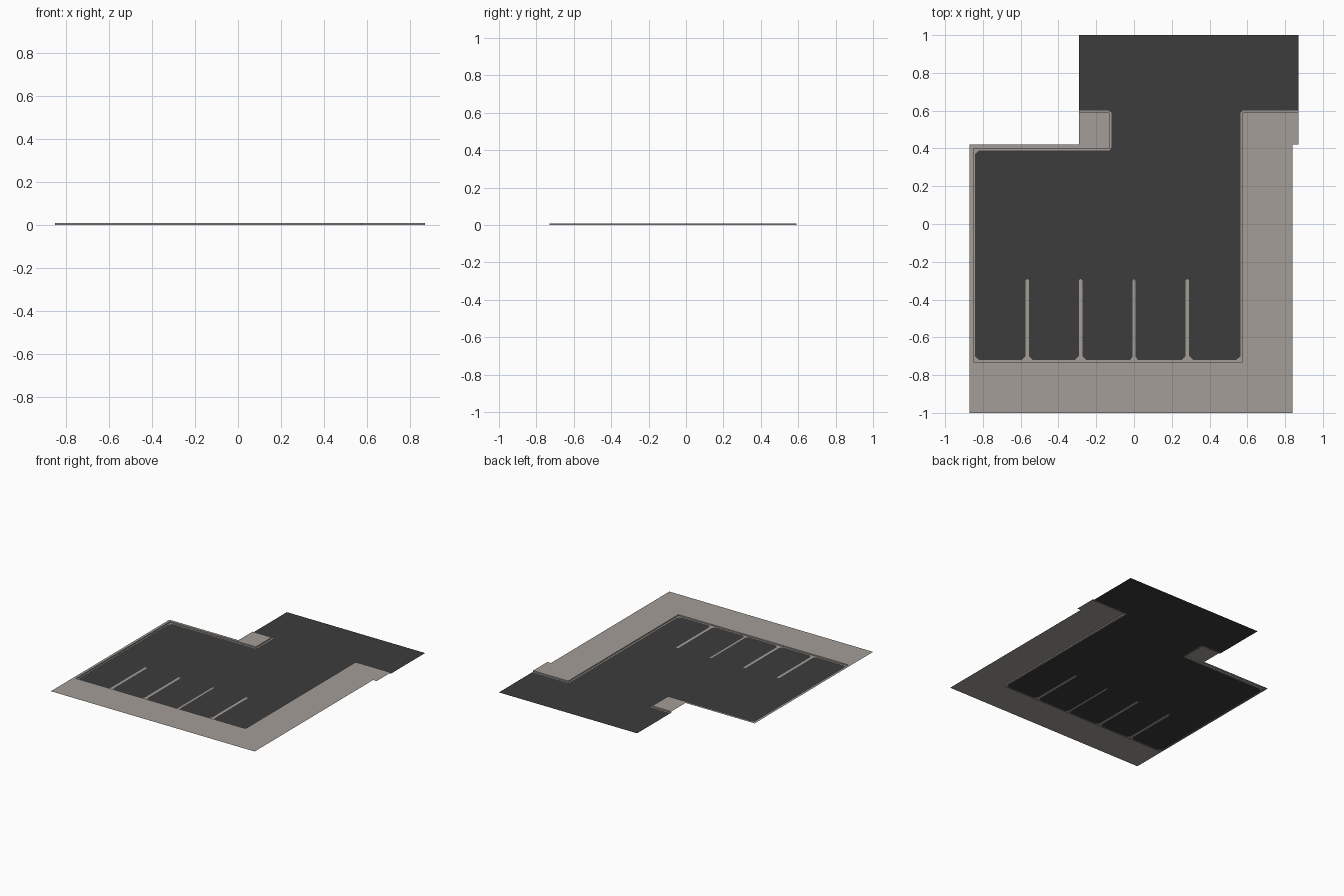
import bpy
import bmesh

if "Cube" in bpy.data.objects:
    bpy.data.objects.remove(bpy.data.objects["Cube"])

KERB_H = 0.009


def material(name, rgb):
    m = bpy.data.materials.new(name)
    m.diffuse_color = (*rgb, 1.0)
    m.use_nodes = True
    m.node_tree.nodes["Principled BSDF"].inputs["Base Color"].default_value = m.diffuse_color
    return m


concrete = material("warm_grey_concrete", (0.37, 0.34, 0.308))
tarmac = material("dark_tarmac", (0.045, 0.045, 0.045))


def make_object(name, bm, mat):
    mesh = bpy.data.meshes.new(name)
    bm.to_mesh(mesh)
    bm.free()
    mesh.materials.append(mat)
    obj = bpy.data.objects.new(name, mesh)
    bpy.context.collection.objects.link(obj)
    return obj


def flat_sheet(name, outline, z, mat):
    """One flat outline, turned to face up."""
    bm = bmesh.new()
    face = bm.faces.new([bm.verts.new((x, y, z)) for x, y in outline])
    face.normal_update()
    if face.normal.z < 0:
        face.normal_flip()
    bmesh.ops.triangulate(bm, faces=bm.faces[:], ngon_method='EAR_CLIP')
    return make_object(name, bm, mat)


# Line of the kerb, from the left of the road round the bay to the right
kerb_line = [(-0.29, 0.59), (-0.13, 0.59), (-0.13, 0.40), (-0.85, 0.40),
             (-0.85, -0.73), (0.575, -0.73), (0.575, 0.59), (0.87, 0.59)]

# Edge of the tarmac: same route, with clipped corners and bay-line slots
tarmac_edge = [(-0.29, 0.60), (-0.135, 0.60), (-0.12, 0.59), (-0.12, 0.405),
               (-0.13, 0.39), (-0.82, 0.39), (-0.843, 0.37),
               (-0.843, -0.70), (-0.82, -0.72)]
for i in range(-2, 2):
    x = i * 0.2825
    w, flare = (0.007, 0.02) if i == 0 else (0.01, 0.03)
    tarmac_edge += [(x - flare, -0.72), (x - w, -0.70), (x - w, -0.30),
                    (x, -0.29),
                    (x + w, -0.30), (x + w, -0.70), (x + flare, -0.72)]
tarmac_edge += [(0.54, -0.72), (0.565, -0.70), (0.565, 0.59),
                (0.575, 0.60), (0.87, 0.60)]

# Road and parking area
flat_sheet("road_and_parking", tarmac_edge + [(0.87, 1.0), (-0.29, 1.0)], 0, tarmac)

# Ground-level gutter strip and bay lines
flat_sheet("gutter_and_bay_lines", kerb_line + tarmac_edge[::-1], 0, concrete)

# Raised pavement around the bay
flat_sheet("pavement", kerb_line + [(0.87, 0.42), (0.84, 0.42), (0.84, -1.0),
                                    (-0.87, -1.0), (-0.87, 0.42), (-0.29, 0.42)],
           KERB_H, concrete)

# Upright kerb faces
bm = bmesh.new()
low = [bm.verts.new((x, y, 0)) for x, y in kerb_line]
high = [bm.verts.new((x, y, KERB_H)) for x, y in kerb_line]
for i in range(len(low) - 1):
    bm.faces.new((low[i], high[i], high[i + 1], low[i + 1]))
bmesh.ops.reverse_faces(bm, faces=bm.faces[:])
make_object("kerb", bm, concrete)
